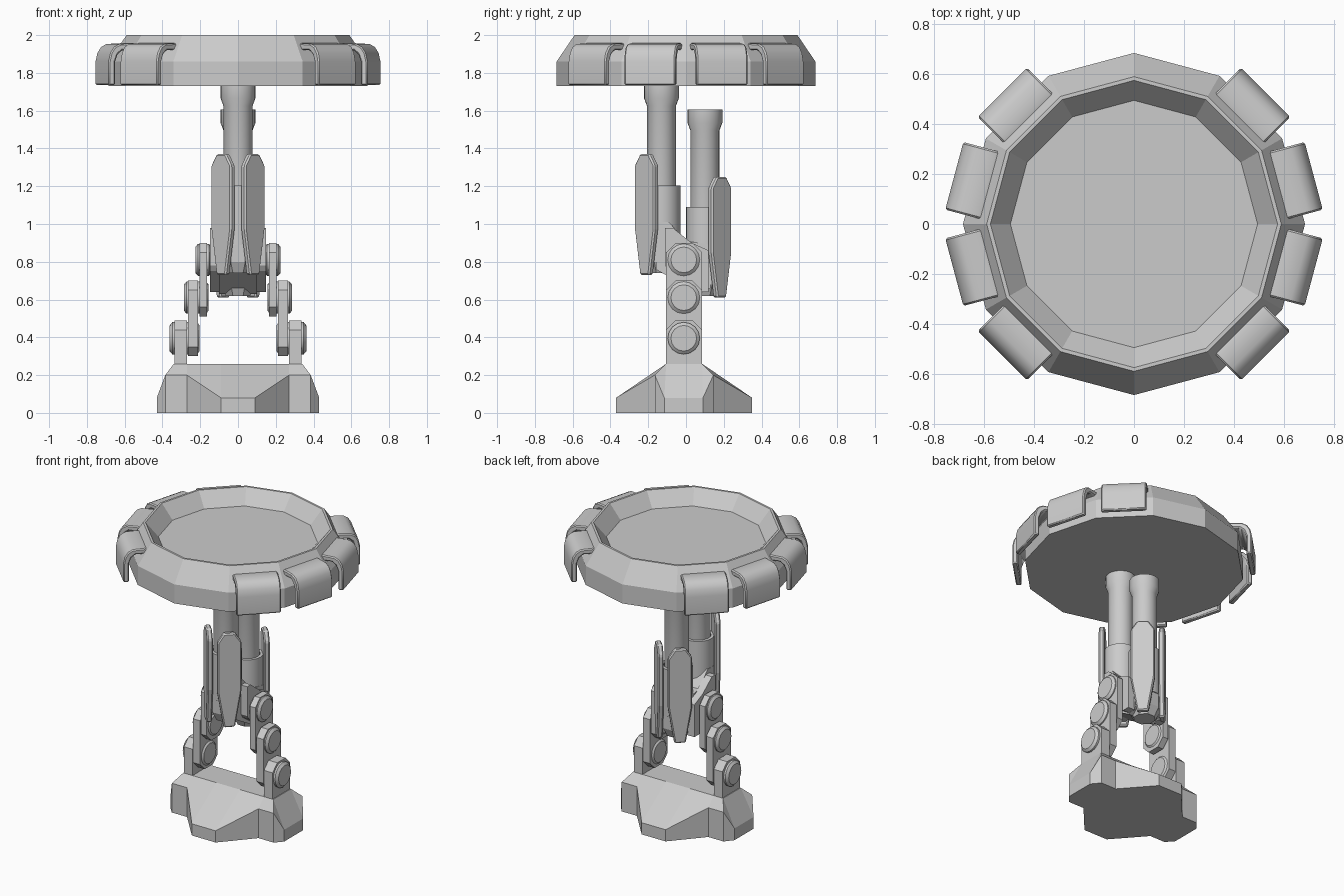
import bpy, bmesh, math
from mathutils import Matrix, Vector

if "Cube" in bpy.data.objects:
    bpy.data.objects.remove(bpy.data.objects["Cube"])

grey = bpy.data.materials.new("plain_grey")
grey.diffuse_color = (0.6, 0.6, 0.6, 1)
grey.use_nodes = True
grey.node_tree.nodes["Principled BSDF"].inputs["Base Color"].default_value = grey.diffuse_color


def finish(bm, name, smooth=False):
    bmesh.ops.remove_doubles(bm, verts=bm.verts, dist=1e-5)
    bmesh.ops.recalc_face_normals(bm, faces=bm.faces)
    me = bpy.data.meshes.new(name)
    bm.to_mesh(me)
    bm.free()
    me.materials.append(grey)
    ob = bpy.data.objects.new(name, me)
    bpy.context.collection.objects.link(ob)
    if smooth:
        bpy.ops.object.select_all(action='DESELECT')
        ob.select_set(True)
        bpy.context.view_layer.objects.active = ob
        bpy.ops.object.shade_smooth_by_angle(angle=math.radians(35))
    return ob


def lathe(name, profile, sides, matrix=Matrix(), smooth=True, closed=False):
    """Spin (radius, height) points round z; cap both ends unless closed."""
    bm = bmesh.new()
    rings = []
    for r, z in profile:
        rings.append([bm.verts.new(matrix @ Vector((
            r * math.cos(2 * math.pi * i / sides), r * math.sin(2 * math.pi * i / sides), z)))
            for i in range(sides)])
    pairs = list(zip(rings, rings[1:]))
    if closed:
        pairs.append((rings[-1], rings[0]))
    for a, b in pairs:
        for i in range(sides):
            j = (i + 1) % sides
            bm.faces.new((a[i], a[j], b[j], b[i]))
    if not closed:
        bm.faces.new(rings[0])
        bm.faces.new(rings[-1])
    return finish(bm, name, smooth)


def prism(name, outline, lo, hi, place, bevel=0.0, smooth=False):
    """Extrude a 2D outline from lo to hi; place(u, v, w) gives 3D positions."""
    bm = bmesh.new()
    a, b = [[bm.verts.new(place(u, v, w)) for u, v in outline] for w in (lo, hi)]
    n = len(outline)
    for i in range(n):
        j = (i + 1) % n
        bm.faces.new((a[i], a[j], b[j], b[i]))
    bm.faces.new(a)
    bm.faces.new(b)
    ob = finish(bm, name, smooth)
    if bevel:
        mod = ob.modifiers.new("edge", 'BEVEL')
        mod.width = bevel
        mod.segments = 1
    return ob


# Twelve-sided dish with recessed floor
lathe("dish", [(0.685, 1.73), (0.685, 1.86), (0.59, 2.0), (0.575, 2.0), (0.495, 1.905)],
      12, smooth=False)

# Curved clips hooked over the dish rim
clip = [(0.71, 1.735), (0.745, 1.735), (0.745, 1.86), (0.735, 1.905), (0.715, 1.937),
        (0.685, 1.953), (0.61, 1.957), (0.59, 1.95), (0.578, 1.93), (0.578, 1.90),
        (0.61, 1.92), (0.67, 1.92), (0.695, 1.90), (0.71, 1.86)]
for deg in (-45, -15, 15, 45, 135, 165, 195, 225):
    rot = Matrix.Rotation(math.radians(deg), 4, 'Z')
    prism("rim_clip", clip, -0.14, 0.14,
          lambda u, v, w: rot @ Vector((u, w, v)), bevel=0.007, smooth=True)

# Twin tubes with collars, sleeves and angled guard plates
plate = [(-0.035, 0.0), (0.035, 0.0), (0.075, 0.24), (0.075, 0.58), (0.035, 0.64),
         (-0.035, 0.64), (-0.075, 0.58), (-0.075, 0.24)]
for tag, y, top, bottom, sleeve_top, face in (
        ("front", -0.13, 1.735, 0.73, 1.205, -1), ("back", 0.10, 1.605, 0.61, 1.09, 1)):
    at = Matrix.Translation((0, y, 0))
    lathe(tag + "_tube", [(0.077, bottom + 0.1), (0.077, top - 0.11), (0.092, top - 0.07),
                          (0.092, top)], 24, at)
    lathe(tag + "_sleeve", [(0.08, bottom + 0.16), (0.1, bottom + 0.16),
                            (0.1, sleeve_top), (0.08, sleeve_top)], 24, at, closed=True)
    lathe(tag + "_sleeve_foot", [(0.07, bottom + 0.01), (0.1, bottom + 0.07),
                                 (0.1, bottom + 0.18)], 8,
          at @ Matrix.Rotation(math.pi / 8, 4, 'Z'), smooth=False)
    for side in (-1, 1):
        out = Vector((side, face, 0)).normalized()
        along = Vector((-out.y, out.x, 0))
        mid = Vector((side * 0.079, y + face * 0.079, bottom))
        prism(tag + "_guard_plate", plate, -0.018, 0.018,
              lambda u, v, w: mid + along * u + out * w + Vector((0, 0, v)), bevel=0.008)


def side_place(u, v, w):
    return Vector((w, u, v))


# Central body joining the tubes
body = [(-0.16, 1.01), (-0.09, 1.01), (0.0, 0.91), (0.13, 0.89), (0.13, 0.66),
        (0.07, 0.63), (-0.09, 0.72), (-0.16, 0.76)]
prism("body", body, -0.10, 0.10, side_place)
cheek = [(-0.11, 0.98), (-0.07, 0.98), (0.03, 0.90), (0.12, 0.86), (0.12, 0.64),
         (0.07, 0.64), (-0.09, 0.75), (-0.11, 0.78)]


def link_outline(lo, hi, flat_bottom=False):
    c, y0, y1 = 0.05, -0.105, 0.085
    pts = [(y0, hi - c), (y0 + c, hi), (y1 - c, hi), (y1, hi - c)]
    if flat_bottom:
        return pts + [(y1, lo), (y0, lo)]
    return pts + [(y1, lo + c), (y1 - c, lo), (y0 + c, lo), (y0, lo + c)]


# Stepped hinge links with round pivots, mirrored left and right
for s in (-1, 1):
    prism("body_cheek", cheek, s * 0.095, s * 0.147, side_place)
    prism("upper_link", link_outline(0.51, 0.90), s * 0.163, s * 0.205, side_place)
    prism("lower_link", link_outline(0.30, 0.70), s * 0.213, s * 0.265, side_place)
    prism("base_post", link_outline(0.24, 0.49, True), s * 0.27, s * 0.335, side_place)
    for name, z, x0, x1 in (("upper_pivot", 0.81, 0.14, 0.226),
                            ("middle_pivot", 0.61, 0.155, 0.287),
                            ("lower_pivot", 0.395, 0.203, 0.362)):
        turn = Matrix.Translation((0, -0.012, z)) @ Matrix.Rotation(s * math.pi / 2, 4, 'Y')
        lathe(name, [(0.068, x0), (0.085, x0 + 0.014), (0.085, x1 - 0.014), (0.068, x1)],
              16, turn)

# Base foot with front and back toes and side ears
bm = bmesh.new()
# outline x, y, wall height, then matching x, y on the top plate
quarter = [(0.09, -0.37, 0.08, 0.09, -0.105), (0.27, -0.165, 0.20, 0.27, -0.105),
           (0.385, -0.165, 0.20, 0.34, -0.105), (0.43, -0.115, 0.08, 0.34, -0.105)]
back = [(x, 0.35 if y < -0.3 else -y - 0.02 if y < -0.15 else 0.09, h, tx, 0.085)
        for x, y, h, tx, ty in reversed(quarter)]
half = quarter + back
loop = half + [(-x, y, h, -tx, ty) for x, y, h, tx, ty in reversed(half)]
low = [bm.verts.new((x, y, 0)) for x, y, h, tx, ty in loop]
mid_ring = [bm.verts.new((x, y, h)) for x, y, h, tx, ty in loop]
made = {}
top_ring = []
for x, y, h, tx, ty in loop:
    if (tx, ty) not in made:
        made[(tx, ty)] = bm.verts.new((tx, ty, 0.26))
    top_ring.append(made[(tx, ty)])
for i in range(len(loop)):
    j = (i + 1) % len(loop)
    bm.faces.new((low[i], low[j], mid_ring[j], mid_ring[i]))
    bm.faces.new(list(dict.fromkeys((mid_ring[i], mid_ring[j], top_ring[j], top_ring[i]))))
bm.faces.new(low)
bm.faces.new(list(dict.fromkeys(top_ring)))
finish(bm, "base_foot")
